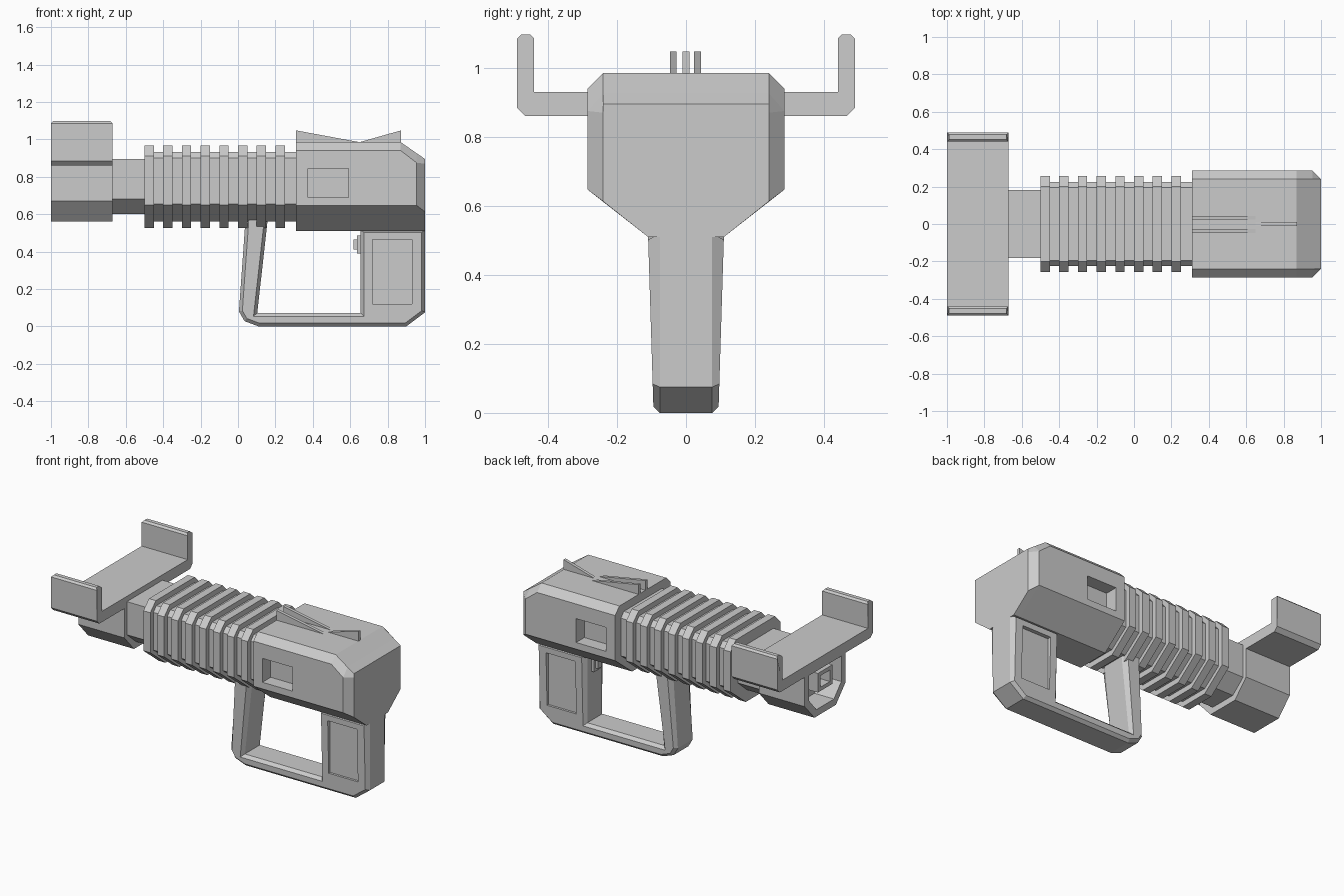
import bpy, bmesh

if "Cube" in bpy.data.objects:
    bpy.data.objects.remove(bpy.data.objects["Cube"])


def finish(name, bm):
    bmesh.ops.remove_doubles(bm, verts=bm.verts, dist=1e-5)
    bmesh.ops.recalc_face_normals(bm, faces=bm.faces)
    me = bpy.data.meshes.new(name)
    bm.to_mesh(me)
    bm.free()
    ob = bpy.data.objects.new(name, me)
    bpy.context.collection.objects.link(ob)
    return ob


def mirror(half):
    """Half section (y, z) from bottom to top -> full symmetric ring."""
    return half + [(-y, z) for y, z in reversed(half)]


def loft(name, stations):
    """Skin through rings of (y, z) points placed at each x."""
    bm = bmesh.new()
    rings = [[bm.verts.new((x, y, z)) for y, z in ring] for x, ring in stations]
    n = len(rings[0])
    for a, b in zip(rings, rings[1:]):
        for i in range(n):
            j = (i + 1) % n
            bm.faces.new((a[i], a[j], b[j], b[i]))
    bm.faces.new(rings[0])
    bm.faces.new(rings[-1])
    return finish(name, bm)


def side_plate(name, profile, y0, y1):
    """Extrude an (x, z) profile from y0 to y1."""
    bm = bmesh.new()
    a = [bm.verts.new((x, y0, z)) for x, z in profile]
    b = [bm.verts.new((x, y1, z)) for x, z in profile]
    for i in range(len(a)):
        j = (i + 1) % len(a)
        bm.faces.new((a[i], a[j], b[j], b[i]))
    bm.faces.new(a)
    bm.faces.new(b)
    return finish(name, bm)


def box(name, x0, x1, y0, y1, z0, z1):
    return side_plate(name, [(x0, z0), (x1, z0), (x1, z1), (x0, z1)], y0, y1)


def cut(ob, *cutters):
    for c in cutters:
        c.hide_render = True
        m = ob.modifiers.new("cut", 'BOOLEAN')
        m.operation, m.solver, m.object = 'DIFFERENCE', 'EXACT', c
    dg = bpy.context.evaluated_depsgraph_get()
    me = bpy.data.meshes.new_from_object(ob.evaluated_get(dg))
    ob.modifiers.clear()
    ob.data = me
    for c in cutters:
        bpy.data.objects.remove(c)


# receiver body with chamfered rear and a recessed window on each side
full = mirror([(.11, .51), (.285, .647), (.285, .94), (.24, .985)])
rear = mirror([(.11, .51), (.285, .647), (.285, .875), (.24, .926)])
end = mirror([(.11, .51), (.24, .613), (.24, .87), (.24, .895)])
body = loft("receiver_body", [(.31, full), (.87, full), (.955, rear), (1.0, end)])
cut(body, *[box("window_cutter", .375, .59, min(s * .2, s * .4), max(s * .2, s * .4), .69, .845)
            for s in (-1, 1)])

# ribbed barrel
rib = mirror([(.10, .525), (.257, .65), (.257, .91), (.2, .967)])
core = mirror([(.10, .56), (.225, .655), (.225, .90), (.195, .933)])
stations = []
for i in range(8):
    x = -.5 + .1 * i
    stations += [(x, rib), (x + .05, rib), (x + .05, core), (x + .1, core)]
loft("ribbed_barrel", stations + [(.32, core)])

# neck between barrel and head
neck = mirror([(.09, .60), (.183, .68), (.183, .895)])
loft("neck", [(-.68, neck), (-.49, neck)])

# hollow muzzle: outer shell stepping in to a recess
outer = mirror([(.11, .56), (.21, .67), (.21, .87)])
inner = mirror([(.09, .605), (.165, .69), (.165, .855)])
loft("muzzle", [(-.67, outer), (-1.0, outer), (-1.0, inner), (-.86, inner)])

# square tube inside the muzzle
tube_out = mirror([(.075, .71), (.075, .834)])
tube_in = mirror([(.048, .735), (.048, .809)])
loft("inner_tube", [(-.85, tube_out), (-1.0, tube_out), (-1.0, tube_in), (-.88, tube_in)])

# cross bracket with upright ends
bracket = mirror([(.465, .86), (.49, .885), (.49, 1.085), (.478, 1.097),
                  (.452, 1.097), (.44, 1.085), (.44, .93)])
bracket_ob = loft("cross_bracket", [(-1.0, bracket), (-.67, bracket)])
for v in bracket_ob.data.vertices:
    if v.co.z > 1.09:
        v.co.x += .012 if v.co.x < -.8 else -.012

# grip frame: front strut, bottom bar and handle in one bevelled loop
profile = [(.042, .60), (.005, .08), (.035, .028), (.11, 0), (.9, 0), (1.0, .075),
           (1.0, .52), (.655, .52), (.655, .072), (.103, .072), (.162, .60)]
grip = side_plate("grip_frame", profile, -.094, .094)
bm = bmesh.new()
bm.from_mesh(grip.data)
rim = [e for e in bm.edges if abs(e.verts[0].co.y - e.verts[1].co.y) < .01]
bmesh.ops.bevel(bm, geom=rim, offset=.018, segments=1, affect='EDGES')
for v in bm.verts:
    if abs(v.co.y) > .085:
        v.co.y *= 1 + .33 * v.co.z
bmesh.ops.triangulate(bm, faces=[f for f in bm.faces if len(f.verts) > 4])
bm.to_mesh(grip.data)
bm.free()
cut(grip, *[box("panel_cutter", .72, .93, min(s * .083, s * .2), max(s * .083, s * .2), .12, .465)
            for s in (-1, 1)])

# trigger
box("trigger_base", .635, .67, -.035, .035, .39, .485)
box("trigger_button", .618, .64, -.02, .02, .41, .465)

# sights: twin wedges at the front, a single one at the rear
for side, y in (("left", .033), ("right", -.037)):
    side_plate("front_sight_" + side, [(.31, .975), (.65, .975), (.65, .985), (.31, 1.048)],
               y - .01, y + .01)
side_plate("rear_sight", [(.65, .975), (.872, .975), (.872, 1.048), (.65, .985)], -.01, .01)
